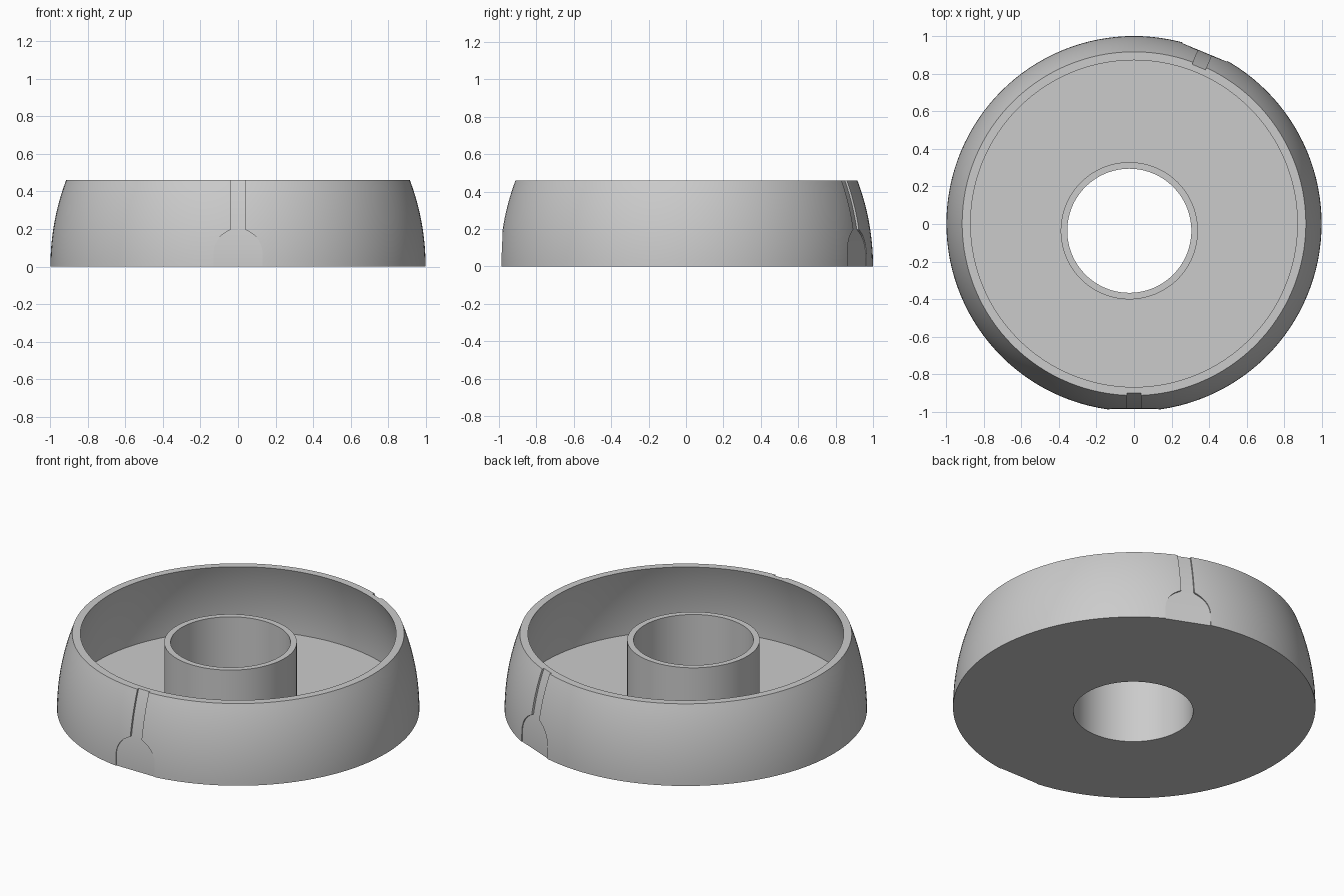
import bpy, bmesh, math

if "Cube" in bpy.data.objects:
    bpy.data.objects.remove(bpy.data.objects["Cube"], do_unlink=True)

HEIGHT, FLOOR, WALL, SEG = 0.46, 0.035, 0.045, 128
TUBE_TOP = 0.415
BOWL_C, TUBE_C = (0.0, 0.002), (-0.025, -0.036)

grey = bpy.data.materials.new("light grey")
grey.use_nodes = True
colour = (0.6, 0.6, 0.6, 1)
grey.diffuse_color = colour
grey.node_tree.nodes["Principled BSDF"].inputs["Base Color"].default_value = colour


def outer_radius(z):
    """Softly domed outside of the bowl."""
    return 0.998 * math.sqrt(1 - 0.76 * z * z)


def loft(name, sections, closed):
    """Skin a list of equal-length point rings; closed joins last to first."""
    bm = bmesh.new()
    rings = [[bm.verts.new(p) for p in s] for s in sections]
    n = len(rings[0])
    pairs = list(zip(rings, rings[1:]))
    if closed:
        pairs.append((rings[-1], rings[0]))
    else:
        bm.faces.new(rings[0])
        bm.faces.new(rings[-1])
    for a, b in pairs:
        for i in range(n):
            j = (i + 1) % n
            bm.faces.new((a[i], a[j], b[j], b[i]))
    bmesh.ops.recalc_face_normals(bm, faces=bm.faces)
    mesh = bpy.data.meshes.new(name)
    bm.to_mesh(mesh)
    bm.free()
    obj = bpy.data.objects.new(name, mesh)
    bpy.context.collection.objects.link(obj)
    mesh.materials.append(grey)
    return obj


def circle(radius, z, centre):
    angles = (2 * math.pi * i / SEG for i in range(SEG))
    return [(centre[0] + radius * math.cos(a), centre[1] + radius * math.sin(a), z)
            for a in angles]


# Bowl with off-centre tube, skinned as one closed wall
STEPS = 16
rings = []
for i in range(STEPS + 1):
    z = HEIGHT * i / STEPS
    rings.append(circle(outer_radius(z), z, BOWL_C))
for i in range(STEPS + 1):
    z = HEIGHT + (FLOOR - HEIGHT) * i / STEPS
    rings.append(circle(outer_radius(z) - WALL, z, BOWL_C))
for radius, z in ((0.365, FLOOR), (0.365, TUBE_TOP), (0.33, TUBE_TOP), (0.33, 0)):
    rings.append(circle(radius, z, TUBE_C))
bowl = loft("bowl_with_tube", rings, True)


# Shallow keyhole recesses: round-topped pad with a narrow slot up to the rim
def half_width(z):
    pad, base, slot = 0.13, 0.07, 0.038
    if z <= base:
        return pad
    return max(slot, math.sqrt(max(0, pad ** 2 - (z - base) ** 2)))


def recess_cutter(angle):
    sections = []
    for i in range(45):
        z = -0.03 + 0.012 * i
        w, r = half_width(z), outer_radius(z) - 0.013
        sections.append([(-w, -r, z), (w, -r, z), (w, -1.2, z), (-w, -1.2, z)])
    cutter = loft("recess_cutter", sections, False)
    cutter.rotation_euler.z = angle
    cutter.location = (*BOWL_C, 0)
    cutter.hide_render = True
    return cutter


bpy.context.view_layer.objects.active = bowl
for angle in (0, math.radians(157.5)):
    cutter = recess_cutter(angle)
    bpy.context.view_layer.update()
    mod = bowl.modifiers.new("recess", 'BOOLEAN')
    mod.operation, mod.solver, mod.object = 'DIFFERENCE', 'EXACT', cutter
    bpy.ops.object.modifier_apply(modifier=mod.name)
    bpy.data.objects.remove(cutter, do_unlink=True)

# Smooth walls, crisp rims
bpy.ops.object.select_all(action='DESELECT')
bowl.select_set(True)
bpy.ops.object.shade_smooth_by_angle(angle=math.radians(30))
